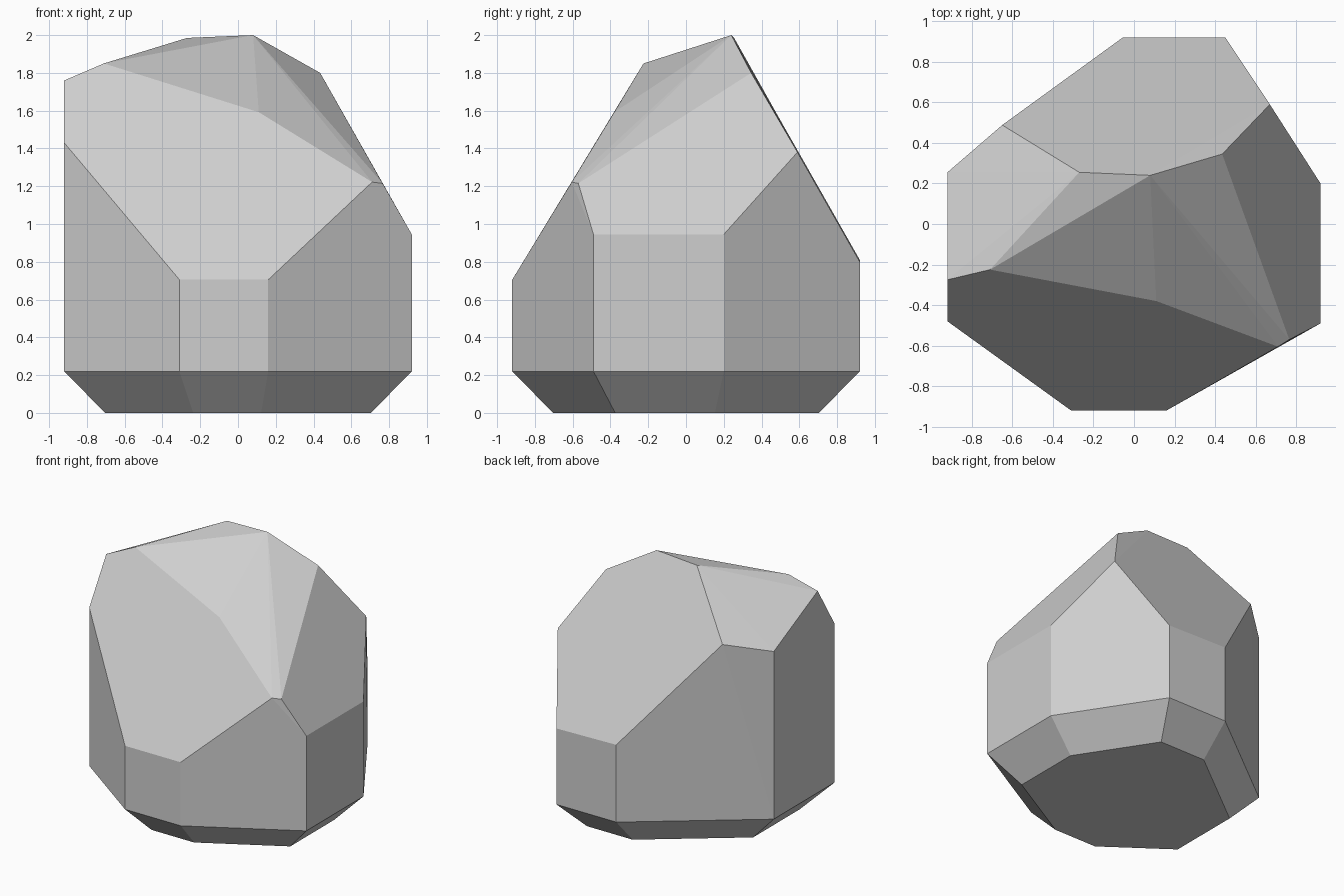
import bpy, bmesh, math

if "Cube" in bpy.data.objects:
    bpy.data.objects.remove(bpy.data.objects["Cube"])

# Widest outline of the boulder (x, y), running round from the front left
outline = [(-0.31, -0.92), (0.16, -0.92), (0.92, -0.49), (0.92, 0.20),
           (0.45, 0.92), (-0.055, 0.92), (-0.92, 0.255), (-0.92, -0.48)]
# Height at which each upright edge ends
tops = [0.705, 0.705, 0.945, 0.945, 0.80, 0.81, 1.50, 1.43]
# Corners where the sloping upper facets meet
crown = [(-0.92, -0.275, 1.76), (-0.71, -0.225, 1.85), (0.11, -0.38, 1.592),
         (0.71, -0.605, 1.222), (0.766, -0.57, 1.215), (0.67, 0.59, 1.38),
         (0.435, 0.345, 1.80), (0.08, 0.24, 2.0), (-0.27, 0.255, 1.985),
         (-0.65, 0.488, 1.57)]
FOOT_SCALE = 0.765   # bevelled foot is the outline shrunk
BEVEL_Z = 0.22

points = [(x * FOOT_SCALE, y * FOOT_SCALE, 0) for x, y in outline]
points += [(x, y, BEVEL_Z) for x, y in outline]
points += [(x, y, z) for (x, y), z in zip(outline, tops)]
points += crown

# Boulder: hull round the corners, nearly flat triangles merged into facets
bm = bmesh.new()
for p in points:
    bm.verts.new(p)
bmesh.ops.convex_hull(bm, input=bm.verts)
loose = [v for v in bm.verts if not v.link_faces]
bmesh.ops.delete(bm, geom=loose, context='VERTS')
bmesh.ops.dissolve_limit(bm, angle_limit=math.radians(2.5),
                         verts=bm.verts, edges=bm.edges)
bmesh.ops.recalc_face_normals(bm, faces=bm.faces)
mesh = bpy.data.meshes.new("boulder")
bm.to_mesh(mesh)
bm.free()

stone = bpy.data.materials.new("grey stone")
stone.diffuse_color = (0.62, 0.62, 0.62, 1)
stone.use_nodes = True
stone.node_tree.nodes["Principled BSDF"].inputs["Base Color"].default_value = stone.diffuse_color
mesh.materials.append(stone)
boulder = bpy.data.objects.new("boulder", mesh)
bpy.context.collection.objects.link(boulder)
